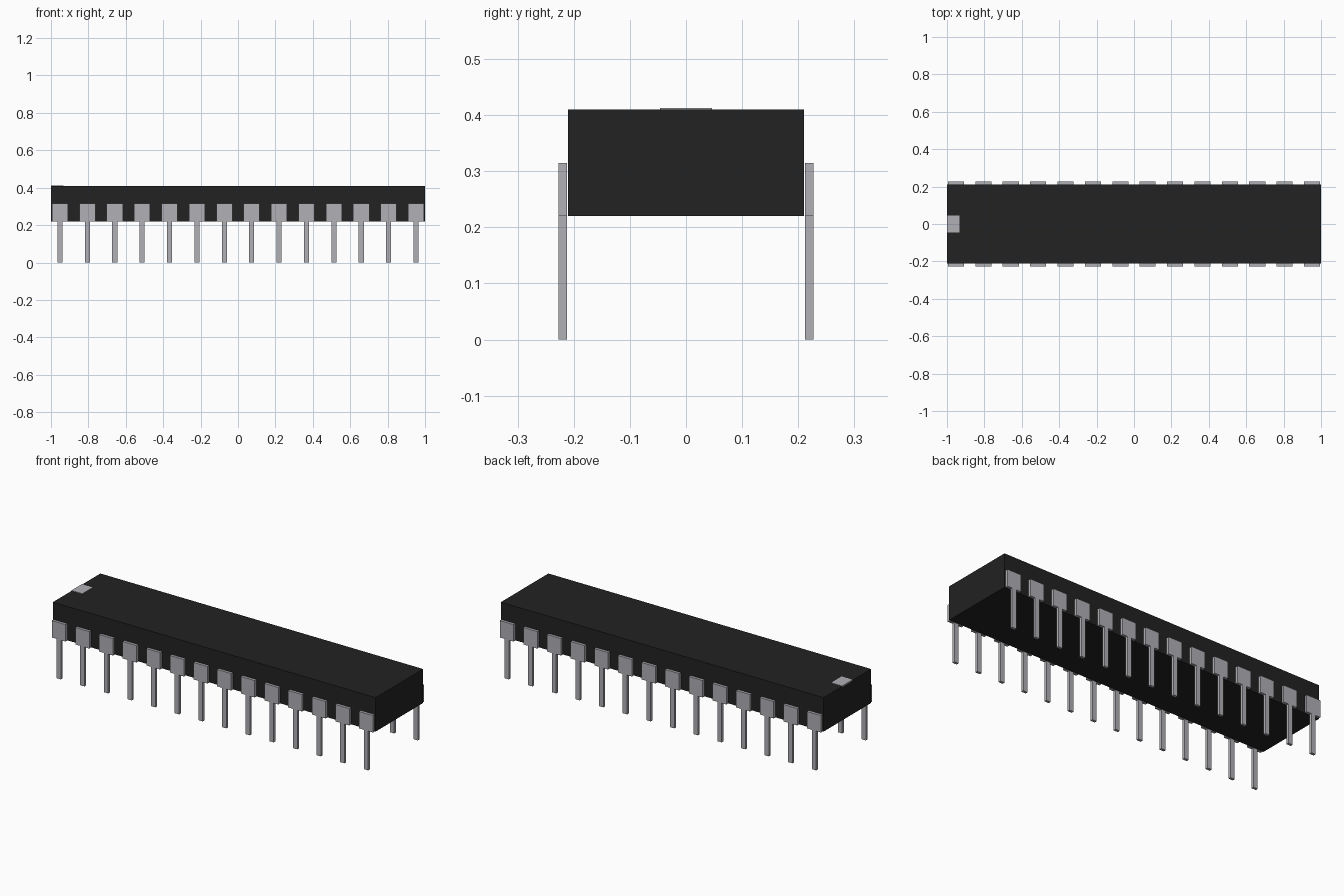
import bpy
import bmesh

cube = bpy.data.objects.get("Cube")
if cube:
    bpy.data.objects.remove(cube, do_unlink=True)


def material(name, colour):
    mat = bpy.data.materials.new(name)
    mat.use_nodes = True
    mat.diffuse_color = colour
    mat.node_tree.nodes["Principled BSDF"].inputs["Base Color"].default_value = colour
    return mat


black = material("black plastic", (0.016, 0.016, 0.016, 1))
silver = material("silver metal", (0.434, 0.434, 0.468, 1))


def add_object(name, bm, mat):
    bmesh.ops.recalc_face_normals(bm, faces=bm.faces)
    mesh = bpy.data.meshes.new(name)
    bm.to_mesh(mesh)
    bm.free()
    mesh.materials.append(mat)
    obj = bpy.data.objects.new(name, mesh)
    bpy.context.collection.objects.link(obj)
    return obj


def box(name, low, high, mat):
    bm = bmesh.new()
    bmesh.ops.create_cube(bm, size=1)
    for v in bm.verts:
        v.co = [h if c > 0 else l for c, l, h in zip(v.co, low, high)]
    return add_object(name, bm, mat)


BODY_BOTTOM, BODY_TOP, BODY_SIDE = 0.22, 0.41, 0.21

# Package body and the marker plate at its right end
box("body", (-1, -BODY_SIDE, BODY_BOTTOM), (1, BODY_SIDE, BODY_TOP), black)
box("end_marker", (-1, -0.046, BODY_TOP - 0.003), (-0.932, 0.046, BODY_TOP + 0.003), silver)

# Pin outline: broad shoulder above a narrow leg
SHOULDER, LEG = 0.043, 0.0135
PIN_TOP, PIN_IN, PIN_OUT = 0.315, 0.212, 0.227
half = [(LEG, 0), (LEG, BODY_BOTTOM), (SHOULDER, BODY_BOTTOM), (SHOULDER, PIN_TOP)]
outline = half + [(-x, z) for x, z in reversed(half)]

bm = bmesh.new()
face = bm.faces.new([bm.verts.new((x, PIN_IN, z)) for x, z in outline])
sweep = bmesh.ops.extrude_face_region(bm, geom=[face], use_keep_orig=True)
moved = [g for g in sweep["geom"] if isinstance(g, bmesh.types.BMVert)]
bmesh.ops.translate(bm, verts=moved, vec=(0, PIN_OUT - PIN_IN, 0))

# Fourteen pins in a row, mirrored to the other side
pins = add_object("pins", bm, silver)
COUNT, FIRST = 14, -0.952
pins.location.x = FIRST
row = pins.modifiers.new("row", 'ARRAY')
row.count = COUNT
row.use_relative_offset = False
row.use_constant_offset = True
row.constant_offset_displace = (-2 * FIRST / (COUNT - 1), 0, 0)
mirror = pins.modifiers.new("both sides", 'MIRROR')
mirror.use_axis = (False, True, False)
